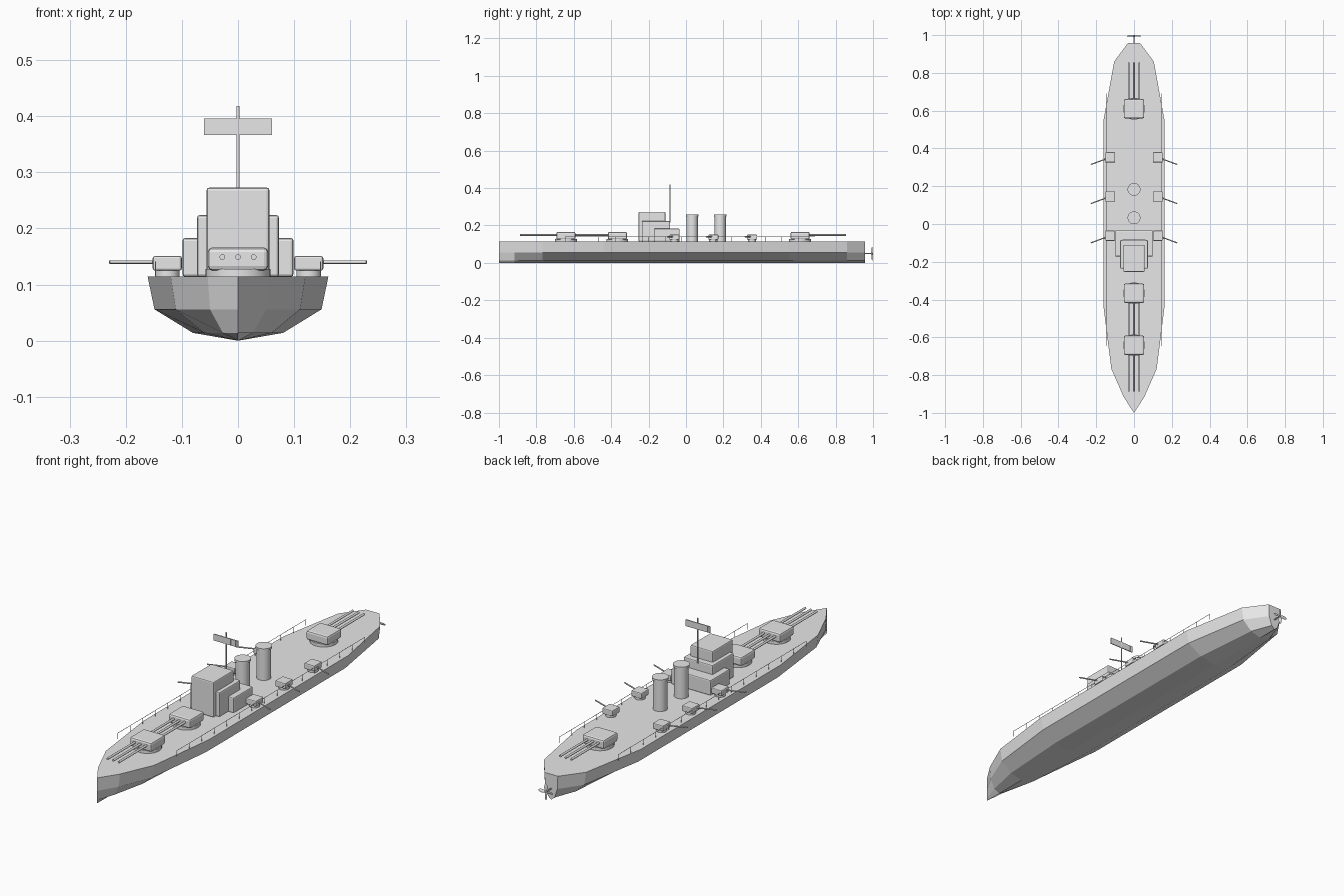
import bpy, bmesh, math
from mathutils import Matrix, Vector

cube = bpy.data.objects.get("Cube")
if cube:
    bpy.data.objects.remove(cube)

grey = bpy.data.materials.new("light grey paint")
grey.use_nodes = True
COLOR = (0.8, 0.8, 0.8, 1)
grey.diffuse_color = COLOR
grey.node_tree.nodes["Principled BSDF"].inputs["Base Color"].default_value = COLOR

DECK = 0.114


def finish(name, bm, bevel=0, smooth=False):
    bmesh.ops.recalc_face_normals(bm, faces=bm.faces)
    mesh = bpy.data.meshes.new(name)
    bm.to_mesh(mesh)
    bm.free()
    mesh.materials.append(grey)
    obj = bpy.data.objects.new(name, mesh)
    bpy.context.collection.objects.link(obj)
    if bevel:
        mod = obj.modifiers.new("soft edges", "BEVEL")
        mod.width = bevel
        mod.segments = 2
    if smooth:
        bpy.ops.object.select_all(action="DESELECT")
        obj.select_set(True)
        bpy.context.view_layer.objects.active = obj
        bpy.ops.object.shade_smooth_by_angle(angle=math.radians(35))
    return obj


def add_box(bm, x, y, z):
    """Box spanning the given (low, high) ranges."""
    mid = Vector([(a + b) / 2 for a, b in (x, y, z)])
    size = [b - a for a, b in (x, y, z)]
    bmesh.ops.create_cube(bm, size=1, matrix=Matrix.Translation(mid) @ Matrix.Diagonal((*size, 1)))


def add_rod(bm, start, end, radius, sides=12, end_radius=None):
    """Cylinder or cone from start to end."""
    start, end = Vector(start), Vector(end)
    axis = end - start
    turn = axis.to_track_quat("Z", "Y").to_matrix().to_4x4()
    bmesh.ops.create_cone(bm, cap_ends=True, segments=sides, radius1=radius,
                          radius2=radius if end_radius is None else end_radius,
                          depth=axis.length, matrix=Matrix.Translation((start + end) / 2) @ turn)


def box(name, x, y, z, bevel=0.005):
    bm = bmesh.new()
    add_box(bm, x, y, z)
    return finish(name, bm, bevel)


def rods(name, items, smooth=True):
    bm = bmesh.new()
    for item in items:
        add_rod(bm, *item)
    return finish(name, bm, smooth=smooth)


# Hull: one faceted cross-section scaled to the half width at each station
stations = [(-1, 0), (-0.917, 0.054), (-0.767, 0.12), (-0.44, 0.161),
            (0.55, 0.161), (0.86, 0.105), (0.957, 0.033)]
half = [(1, DECK), (0.925, 0.056), (0.5, 0.014), (0, 0)]
section = half + [(-x, z) for x, z in reversed(half[:-1])]
bm = bmesh.new()
rings = [[bm.verts.new((x * w, y, z)) for x, z in section] for y, w in stations]
count = len(section)
for a, b in zip(rings, rings[1:]):
    for i in range(count):
        j = (i + 1) % count
        bm.faces.new((a[i], a[j], b[j], b[i]))
bm.faces.new(rings[-1])
bmesh.ops.remove_doubles(bm, verts=bm.verts, dist=0.0001)
finish("hull", bm)

# Main turrets: round base, bevelled gunhouse, three barrels
for label, y, aim in (("forward", -0.642, -1), ("second", -0.367, -1), ("aft", 0.61, 1)):
    rods(f"{label}_turret_base", [((0, y, DECK), (0, y, 0.128), 0.058, 32)])
    box(f"{label}_turret", (-0.054, 0.054), (y - 0.051, y + 0.051), (0.125, 0.166), 0.008)
    rods(f"{label}_turret_barrels",
         [((x, y, 0.149), (x, y + aim * 0.245, 0.149), 0.005) for x in (-0.028, 0, 0.028)])

# Bridge: three stepped blocks
box("bridge_tower", (-0.056, 0.056), (-0.253, -0.11), (DECK, 0.273))
box("bridge_middle", (-0.073, 0.073), (-0.236, -0.085), (DECK, 0.224))
box("bridge_lower", (-0.099, 0.099), (-0.172, -0.034), (DECK, 0.183))

# Mast with a ribbed antenna panel
rods("mast", [((0, -0.085, 0.215), (0, -0.085, 0.418), 0.003)])
bm = bmesh.new()
add_box(bm, (-0.061, 0.061), (-0.087, -0.083), (0.367, 0.396))
for x in (-0.049, -0.024, 0.024, 0.049):
    add_box(bm, (x - 0.001, x + 0.001), (-0.088, -0.082), (0.367, 0.396))
finish("antenna_panel", bm)

# Funnels with a slightly wider rim
for label, y in (("front", 0.033), ("rear", 0.183)):
    rods(f"{label}_funnel", [((0, y, DECK), (0, y, 0.25), 0.03, 32),
                             ((0, y, 0.248), (0, y, 0.258), 0.034, 32)])

# Side guns: small mounts trained outward and a little forward
for side, s in (("left", 1), ("right", -1)):
    for n, y in enumerate((-0.062, 0.146, 0.353), 1):
        x = s * 0.126
        rods(f"{side}_side_gun_base_{n}", [((x, y, DECK), (x, y, 0.127), 0.022, 20)])
        box(f"{side}_side_gun_mount_{n}", (x - 0.026, x + 0.026), (y - 0.027, y + 0.027),
            (0.125, 0.151), 0.004)
        rods(f"{side}_side_gun_barrel_{n}",
             [((x, y, 0.14), (s * 0.229, y - 0.038, 0.14), 0.003)])

    # Railing: evenly spaced posts and a top rail
    x, first, last, gaps = s * 0.147, -0.645, 0.69, 15
    posts = [first + (last - first) * i / gaps for i in range(gaps + 1)]
    rods(f"{side}_railing",
         [((x, y, DECK), (x, y, 0.141), 0.001, 6) for y in posts]
         + [((x, first, 0.14), (x, last, 0.14), 0.001, 6)])

# Propeller: shaft, hub and four blades
rods("propeller_shaft", [((0, 0.94, 0.05), (0, 0.996, 0.05), 0.003),
                         ((0, 0.988, 0.05), (0, 1, 0.05), 0.006, 12, 0.004)])
bm = bmesh.new()
for i in range(4):
    place = (Matrix.Translation((0, 0.995, 0.05)) @ Matrix.Rotation(i * math.pi / 2, 4, "Y")
             @ Matrix.Translation((0, 0, 0.019)) @ Matrix.Rotation(0.35, 4, "Z")
             @ Matrix.Diagonal((0.007, 0.002, 0.018, 1)))
    bmesh.ops.create_uvsphere(bm, u_segments=12, v_segments=8, radius=1, matrix=place)
finish("propeller_blades", bm, smooth=True)
